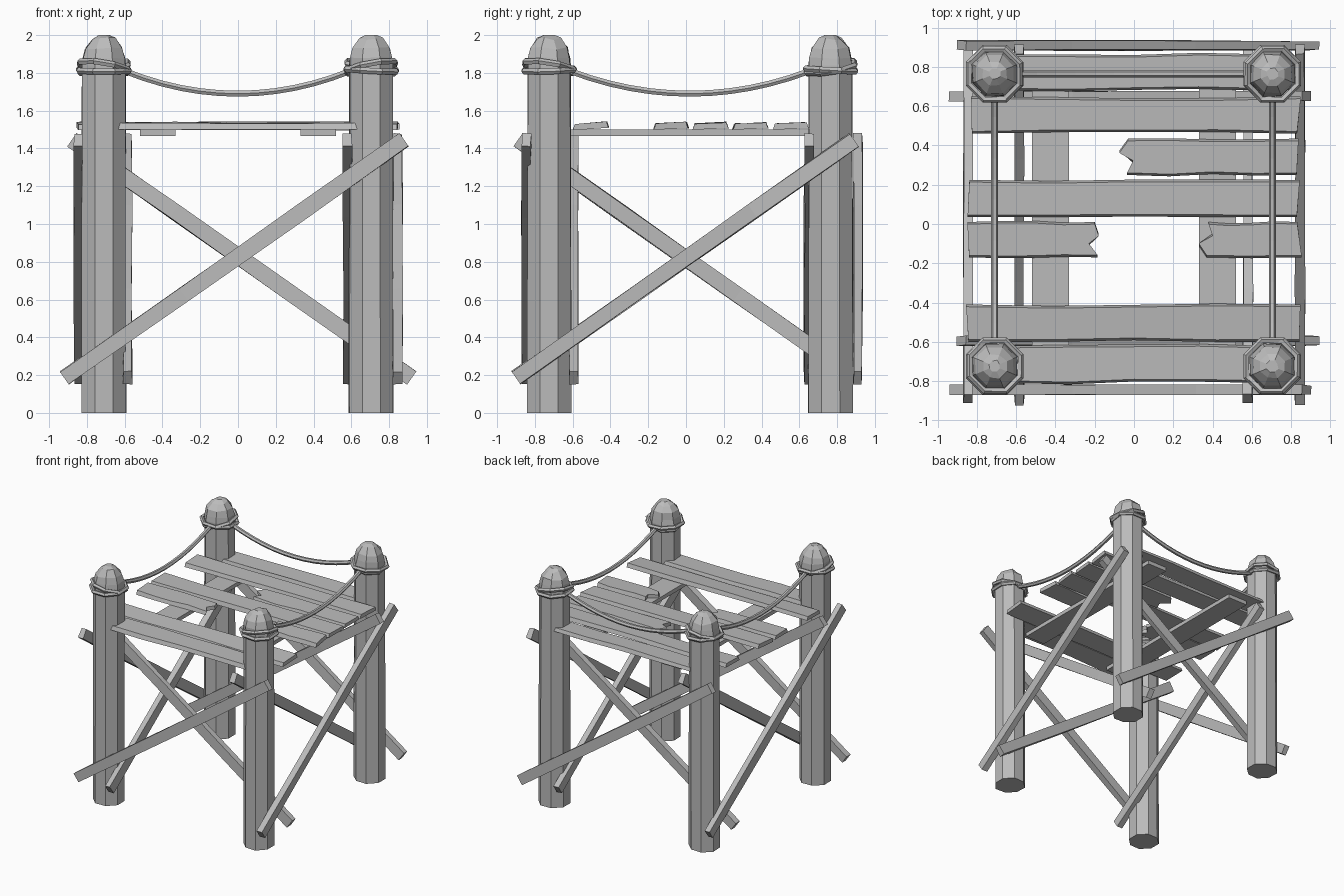
import bpy, bmesh, math, random
from mathutils import Vector, Matrix

random.seed(4)
if "Cube" in bpy.data.objects:
    bpy.data.objects.remove(bpy.data.objects["Cube"], do_unlink=True)

wood = bpy.data.materials.new("weathered_grey")
wood.use_nodes = True
GREY = (0.5, 0.5, 0.5, 1)
wood.diffuse_color = GREY
wood.node_tree.nodes["Principled BSDF"].inputs["Base Color"].default_value = GREY


def finish(name, bm):
    bmesh.ops.recalc_face_normals(bm, faces=bm.faces)
    mesh = bpy.data.meshes.new(name)
    bm.to_mesh(mesh)
    bm.free()
    mesh.materials.append(wood)
    obj = bpy.data.objects.new(name, mesh)
    bpy.context.collection.objects.link(obj)
    return obj


def wobble(amount):
    return random.uniform(-amount, amount)


def loft(name, rings, closed=False):
    """Skin a list of point rings, capping the ends unless closed."""
    bm = bmesh.new()
    loops = [[bm.verts.new(p) for p in ring] for ring in rings]
    pairs = list(zip(loops, loops[1:]))
    if closed:
        pairs.append((loops[-1], loops[0]))
    else:
        bm.faces.new(loops[0])
        bm.faces.new(loops[-1])
    for a, b in pairs:
        n = len(a)
        for i in range(n):
            j = (i + 1) % n
            bm.faces.new((a[i], a[j], b[j], b[i]))
    return finish(name, bm)


# Octagonal posts with rounded, hand-carved tops
POST_PROFILE = [(0, 0.126, 0), (1.84, 0.123, 0), (1.88, 0.118, 0.004),
                (1.93, 0.105, 0.008), (1.98, 0.065, 0.008), (2, 0.03, 0)]


def post(name, x, y):
    rings = []
    for z, radius, rough in POST_PROFILE:
        ring = []
        for i in range(8):
            a = math.radians(22.5 + 45 * i)
            r = radius + wobble(0.004)
            ring.append((x + r * math.cos(a), y + r * math.sin(a), z + wobble(rough)))
        rings.append(ring)
    loft(name, rings)


# Rope collars: eight-sided loops tied round each post
def collar(name, x, y, z, radius, tilt, heading):
    turn = Matrix.Rotation(heading, 3, 'Z') @ Matrix.Rotation(tilt, 3, 'X')
    turn = turn @ Matrix.Rotation(-heading, 3, 'Z')
    rings = []
    for i in range(8):
        a = math.radians(22.5 + 45 * i)
        out = Vector((math.cos(a), math.sin(a), 0))
        ring = []
        for k in range(5):
            b = math.tau * k / 5
            p = out * (radius + 0.017 * math.cos(b)) + Vector((0, 0, 0.017 * math.sin(b)))
            ring.append(turn @ p + Vector((x, y, z)))
        rings.append(ring)
    loft(name, rings, closed=True)


POSTS = {"front_right": (-0.71, -0.725), "front_left": (0.705, -0.725),
         "back_right": (-0.71, 0.765), "back_left": (0.705, 0.765)}
for i, (side, (x, y)) in enumerate(POSTS.items()):
    post(side + "_post", x, y)
    collar(side + "_lower_collar", x, y, 1.815, 0.142, 0.06, i)
    collar(side + "_upper_collar", x, y, 1.83, 0.138, 0.24, 2.4 + 1.6 * i)


# Sagging hand ropes on three sides, open at the front
def hand_rope(name, start, end):
    a, b = Vector((*start, 1.81)), Vector((*end, 1.81))
    along = (b - a).normalized()
    a, b = a + along * 0.11, b - along * 0.11
    side = along.cross(Vector((0, 0, 1)))
    length = (b - a).length
    rings = []
    for i in range(13):
        t = i / 12
        c = a.lerp(b, t) - Vector((0, 0, 0.48 * t * (1 - t)))
        tangent = (along * length - Vector((0, 0, 0.48 * (1 - 2 * t)))).normalized()
        up = side.cross(tangent)
        rings.append([c + 0.018 * (side * math.cos(math.tau * k / 6) + up * math.sin(math.tau * k / 6))
                      for k in range(6)])
    loft(name, rings)


hand_rope("right_rope", POSTS["front_right"], POSTS["back_right"])
hand_rope("left_rope", POSTS["front_left"], POSTS["back_left"])
hand_rope("back_rope", POSTS["back_right"], POSTS["back_left"])


# Diagonal braces: one outside and one inside the posts on every face
def brace(name, start, end, thin_axis):
    a, b = Vector(start), Vector(end)
    along = (b - a).normalized()
    thin = Vector(thin_axis)
    wide = along.cross(thin)
    rings = []
    for t in (0, 0.35, 0.7, 1):
        c = a.lerp(b, t)
        rings.append([c + wide * (u * (0.041 + wobble(0.004))) + thin * (v * (0.024 + wobble(0.004)))
                      for u, v in ((-1, -1), (1, -1), (1, 1), (-1, 1))])
    loft(name, rings)


LOW, HIGH = 0.185, 1.445
FACES = [("front", -0.845, -0.595, 1), ("back", 0.91, 0.65, -1)]
for face, outer, inner, rise in FACES:
    for place, y, s in (("outer", outer, rise), ("inner", inner, -rise)):
        brace(f"{face}_{place}_brace", (-0.92 * s, y, LOW), (0.88 * s, y, HIGH), (0, 1, 0))
FACES = [("left", 0.845, 0.58, 1), ("right", -0.845, -0.585, -1)]
for face, outer, inner, rise in FACES:
    for place, x, s in (("outer", outer, rise), ("inner", inner, -rise)):
        brace(f"{face}_{place}_brace", (x, -0.9 * s, LOW), (x, 0.89 * s, HIGH), (1, 0, 0))


# Deck planks: outlined from above, then given thickness and a slight roll
def plank(name, x0, x1, y0, y1, z=1.503, left=(), right=(), roll=0.04):
    """left and right hold x offsets of broken ends, listed from back to front."""
    left = left or (wobble(0.015), wobble(0.015))
    right = right or (wobble(0.015), wobble(0.015))
    steps = 4

    def edge(y, xa, xb):
        return [(xa + (xb - xa) * i / steps, y + wobble(0.009)) for i in range(1, steps)]

    def broken(x, offsets):
        n = len(offsets) - 1
        return [(x + d, y1 + (y0 - y1) * i / n) for i, d in enumerate(offsets)]

    outline = broken(x0, left) + edge(y0, x0, x1)
    outline += broken(x1, right)[::-1] + edge(y1, x1, x0)
    bm = bmesh.new()
    base = bm.faces.new([bm.verts.new((x, y, z)) for x, y in outline])
    top = bmesh.ops.extrude_face_region(bm, geom=[base])["geom"]
    for v in top:
        if isinstance(v, bmesh.types.BMVert):
            v.co.z += 0.032 + wobble(0.004)
            v.co.y += 0.06 * (y1 - y0) * (1 if v.co.y < (y0 + y1) / 2 else -1)
    for v in bm.verts:
        v.co.z += roll * (v.co.y - (y0 + y1) / 2)
    finish(name, bm)


plank("back_plank", -0.66, 0.66, 0.68, 0.865)
plank("second_back_plank", -0.84, 0.84, 0.46, 0.65)
plank("broken_back_plank", -0.04, 0.84, 0.25, 0.435, left=(0.01, -0.035, 0.035, 0.005))
plank("middle_plank", -0.84, 0.84, 0.035, 0.225)
plank("broken_right_plank", -0.84, -0.2, -0.17, 0.01, right=(0, 0.02, -0.03, 0.015))
plank("broken_left_plank", 0.36, 0.84, -0.17, 0.01, left=(0.02, 0.04, -0.03, 0.01))
plank("second_front_plank", -0.84, 0.84, -0.6, -0.41, roll=0.07)
plank("front_plank", -0.66, 0.66, -0.81, -0.62)


# Wide bearers running front to back beneath the deck
def bearer(name, x):
    rings = []
    for y in (-0.74, 0, 0.8):
        rings.append([(x + u * 0.094, y, z) for u, z in ((-1, 1.466), (1, 1.466), (1, 1.499), (-1, 1.499))])
    loft(name, rings)


bearer("right_bearer", -0.425)
bearer("left_bearer", 0.425)
